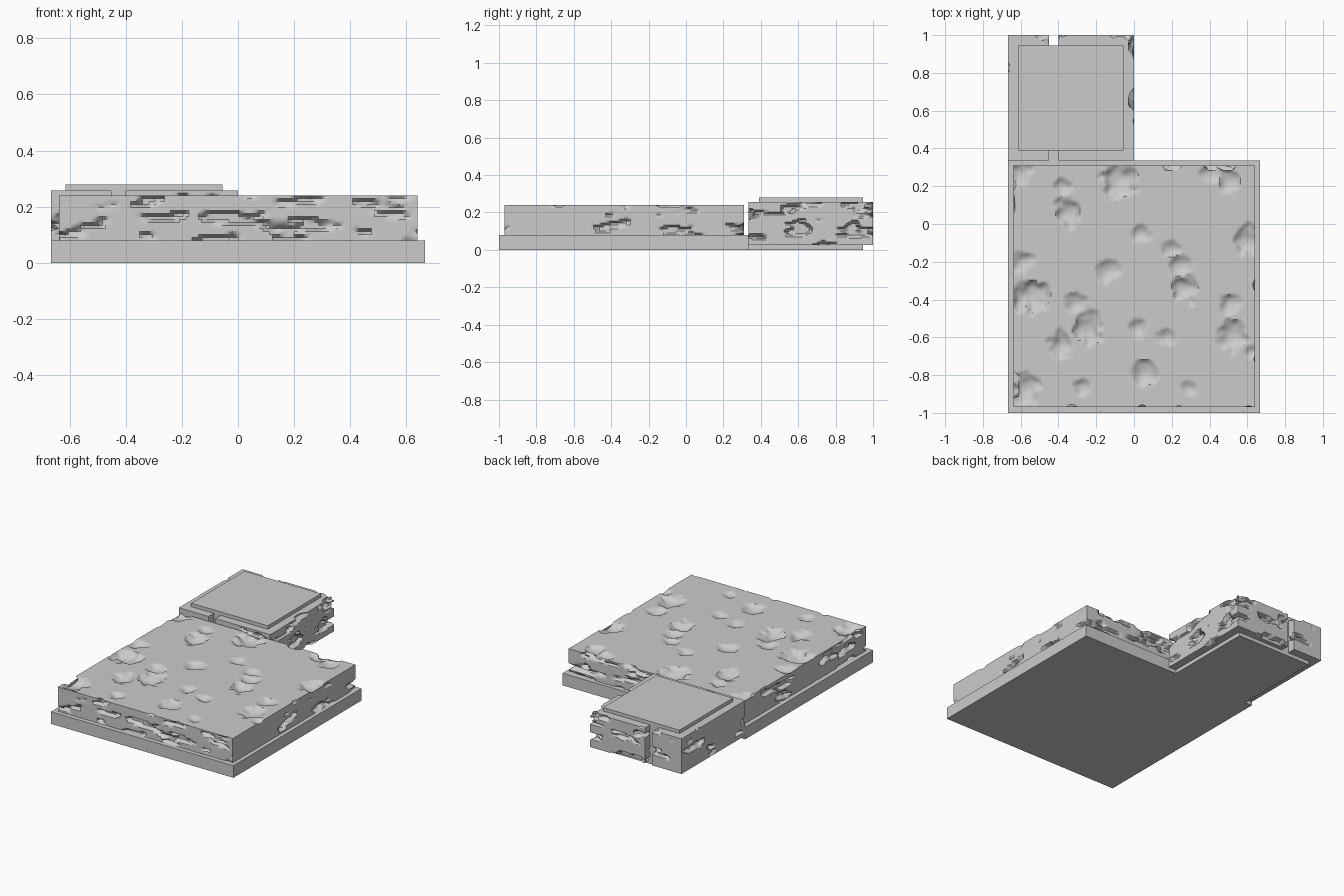
import bpy
import bmesh
import math
from mathutils import Matrix, Vector, noise

if "Cube" in bpy.data.objects:
    bpy.data.objects.remove(bpy.data.objects["Cube"], do_unlink=True)

stone = bpy.data.materials.new("stone_grey")
stone.use_nodes = True
GREY = (0.6, 0.6, 0.6, 1)
stone.diffuse_color = GREY
stone.node_tree.nodes["Principled BSDF"].inputs["Base Color"].default_value = GREY


def finish(bm, name):
    mesh = bpy.data.meshes.new(name)
    bmesh.ops.recalc_face_normals(bm, faces=bm.faces)
    bm.to_mesh(mesh)
    bm.free()
    mesh.materials.append(stone)
    obj = bpy.data.objects.new(name, mesh)
    bpy.context.collection.objects.link(obj)
    return obj


def box(name, lo, hi):
    lo, hi = Vector(lo), Vector(hi)
    bm = bmesh.new()
    bmesh.ops.create_cube(bm, size=1, matrix=Matrix.Translation((lo + hi) / 2)
                          @ Matrix.Diagonal((*(hi - lo), 1)))
    return finish(bm, name)


def side_wear(p, seed):
    """Depth of the chips worn into an upright face, stretched sideways."""
    q = Vector((p.x * 6, p.y * 6, p.z * 21)) + Vector((seed, seed * 2, seed * 3))
    q += 0.5 * noise.noise_vector(q * 1.7)
    return min(0.028, max(0, noise.noise(q) - 0.2) * 0.16)


def pit_depth(p, pits):
    """Depth of the shallow rounded pits on the top face."""
    depth = 0
    for x, y, r in pits:
        dx, dy = p.x - x, p.y - y
        if abs(dx) < 2 * r and abs(dy) < 2 * r:
            wobble = 1 + 0.5 * noise.noise(p * 22)
            t = math.hypot(dx, dy) / (r * wobble)
            if t < 1:
                depth = max(depth, 0.4 * r * (1 - t * t))
    return depth


def worn_slab(name, lo, hi, seed, step, pits=()):
    """Finely divided box whose sides are chipped and whose top is pitted."""
    lo, hi = Vector(lo), Vector(hi)
    mid, size = (lo + hi) / 2, hi - lo
    n = [max(2, round(s / step)) for s in size]
    bm = bmesh.new()
    for axis in range(3):
        u, v = (axis + 1) % 3, (axis + 2) % 3
        for sign in (-1, 1):
            m = Matrix.Identity(4)
            for col, (k, s) in enumerate(((u, size[u]), (v, size[v]), (axis, 1))):
                m.col[col] = [s if i == k else 0 for i in range(4)]
            centre = mid.copy()
            centre[axis] += sign * size[axis] / 2
            m.translation = centre
            bmesh.ops.create_grid(bm, x_segments=n[u], y_segments=n[v], size=0.5, matrix=m)
    bmesh.ops.remove_doubles(bm, verts=bm.verts, dist=step / 20)
    for vert in bm.verts:
        p = vert.co.copy()
        for axis in (0, 1):
            for end, sign in ((lo, 1), (hi, -1)):
                gap = (p[axis] - end[axis]) * sign
                if gap < 0.03:
                    q = p.copy()
                    q[axis] = end[axis]
                    vert.co[axis] = end[axis] + sign * max(gap, side_wear(q, seed))
        if p.z > hi.z - step / 20:
            vert.co.z = hi.z - pit_depth(p, pits)
    obj = finish(bm, name)
    bpy.ops.object.select_all(action="DESELECT")
    obj.select_set(True)
    bpy.context.view_layer.objects.active = obj
    bpy.ops.object.shade_smooth_by_angle(angle=math.radians(35))
    return obj


# Floor: plain base plate carrying a worn stone slab
box("base_plate", (-0.667, -1, 0), (0.667, 0.335, 0.08))
floor_pits = [
    (-.08, .24, .1), (-.6, .27, .06), (-.35, .06, .08), (-.38, .2, .05), (.41, .27, .06),
    (.5, .23, .06), (.6, -.09, .08), (.04, -.05, .05), (.2, -.13, .05), (.25, -.22, .06),
    (.27, -.34, .08), (-.14, -.25, .06), (-.55, -.38, .1), (-.3, -.42, .06), (-.24, -.56, .09),
    (-.39, -.64, .07), (.02, -.55, .05), (.17, -.6, .05), (.06, -.79, .07), (-.28, -.86, .05),
    (-.57, -.87, .08), (.29, -.87, .04), (.52, -.59, .08), (.5, -.42, .06), (.62, -.68, .04),
    (-.59, -.2, .06)]
worn_slab("floor_slab", (-0.637, -0.97, 0.08), (0.64, 0.31, 0.24), 3.3, 0.011, floor_pits)

# Pillar: plain core joined to the base, wrapped by two worn blocks with a gap between
box("pillar_core", (-0.615, 0.39, 0), (-0.055, 0.945, 0.28))
box("pillar_joint", (-0.615, 0.33, 0), (-0.055, 0.4, 0.08))
for name, x0, x1, seed in (("pillar_block_narrow", -0.667, -0.45, 7.7),
                           ("pillar_block_wide", -0.4, 0, 12.4)):
    worn_slab(name, (x0, 0.335, 0.025), (x1, 1, 0.257), seed, 0.009)
